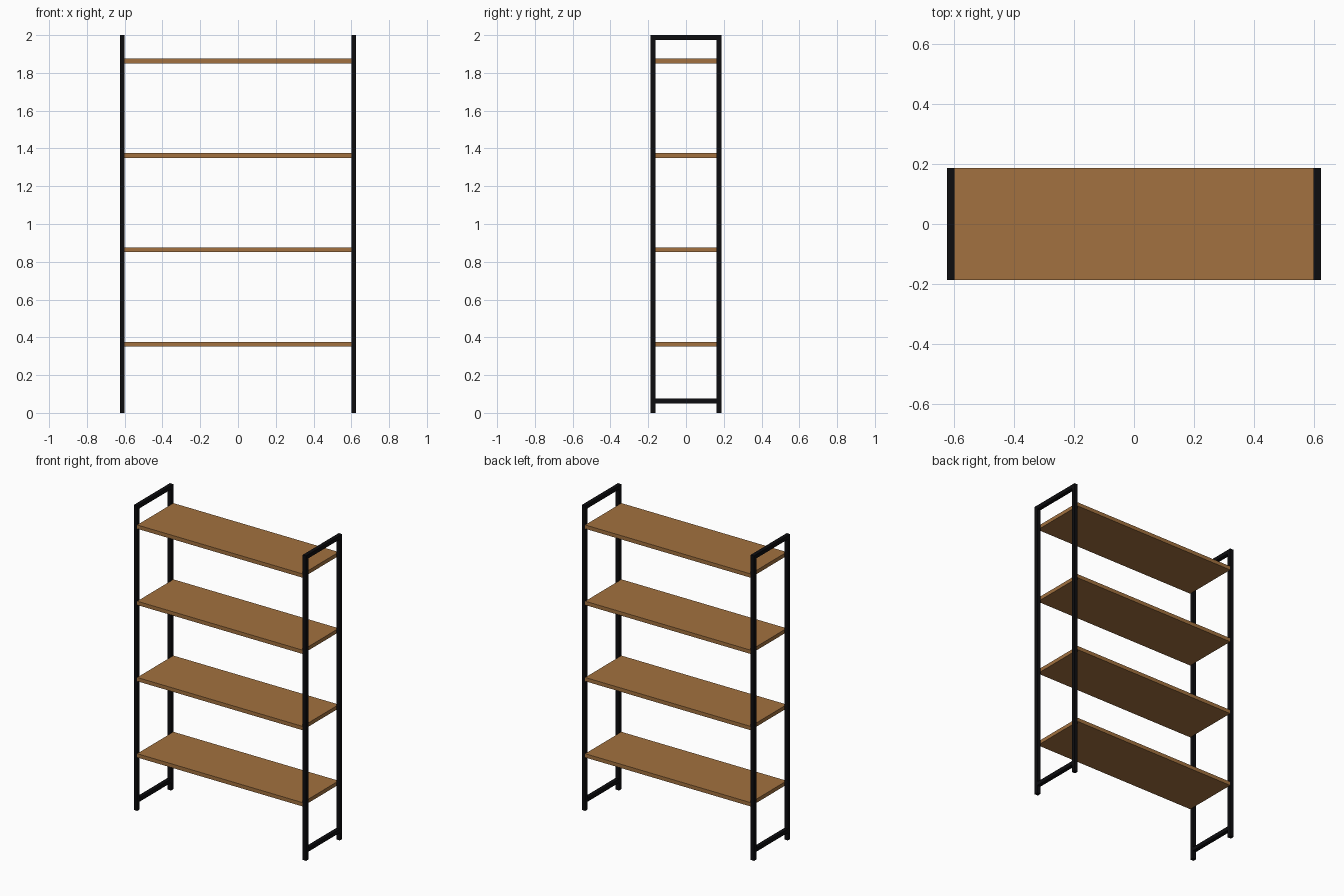
import bpy

if "Cube" in bpy.data.objects:
    bpy.data.objects.remove(bpy.data.objects["Cube"])

W, D, H = 1.25, 0.375, 2.0   # overall width, depth, height
T = 0.025                    # tube and board thickness


def material(name, color):
    m = bpy.data.materials.new(name)
    m.diffuse_color = color
    m.use_nodes = True
    m.node_tree.nodes["Principled BSDF"].inputs["Base Color"].default_value = m.diffuse_color
    return m


metal = material("black_metal", (0.004, 0.004, 0.005, 1))
wood = material("wood", (0.36, 0.165, 0.05, 1))


def box(name, center, size, mat):
    bpy.ops.mesh.primitive_cube_add(size=1, location=center)
    o = bpy.context.object
    o.name = name
    o.scale = size
    bpy.ops.object.transform_apply(location=False, rotation=False, scale=True)
    o.data.materials.append(mat)
    return o


# Side frames: two posts, a top rail and a low rail on each end
for sx, side in ((-1, "left"), (1, "right")):
    x = sx * (W - T) / 2
    for sy, face in ((-1, "front"), (1, "back")):
        box(f"{side}_{face}_post", (x, sy * (D - T) / 2, H / 2), (T, T, H), metal)
    for z, level in ((H - T / 2, "top"), (0.0635, "bottom")):
        box(f"{side}_{level}_rail", (x, 0, z), (T, D - 2 * T, T), metal)

# Four boards spanning between the side frames
for i in range(4):
    box(f"shelf_{i + 1}", (0, 0, 0.363 + 0.5 * i), (W - 2 * T, D, T), wood)
